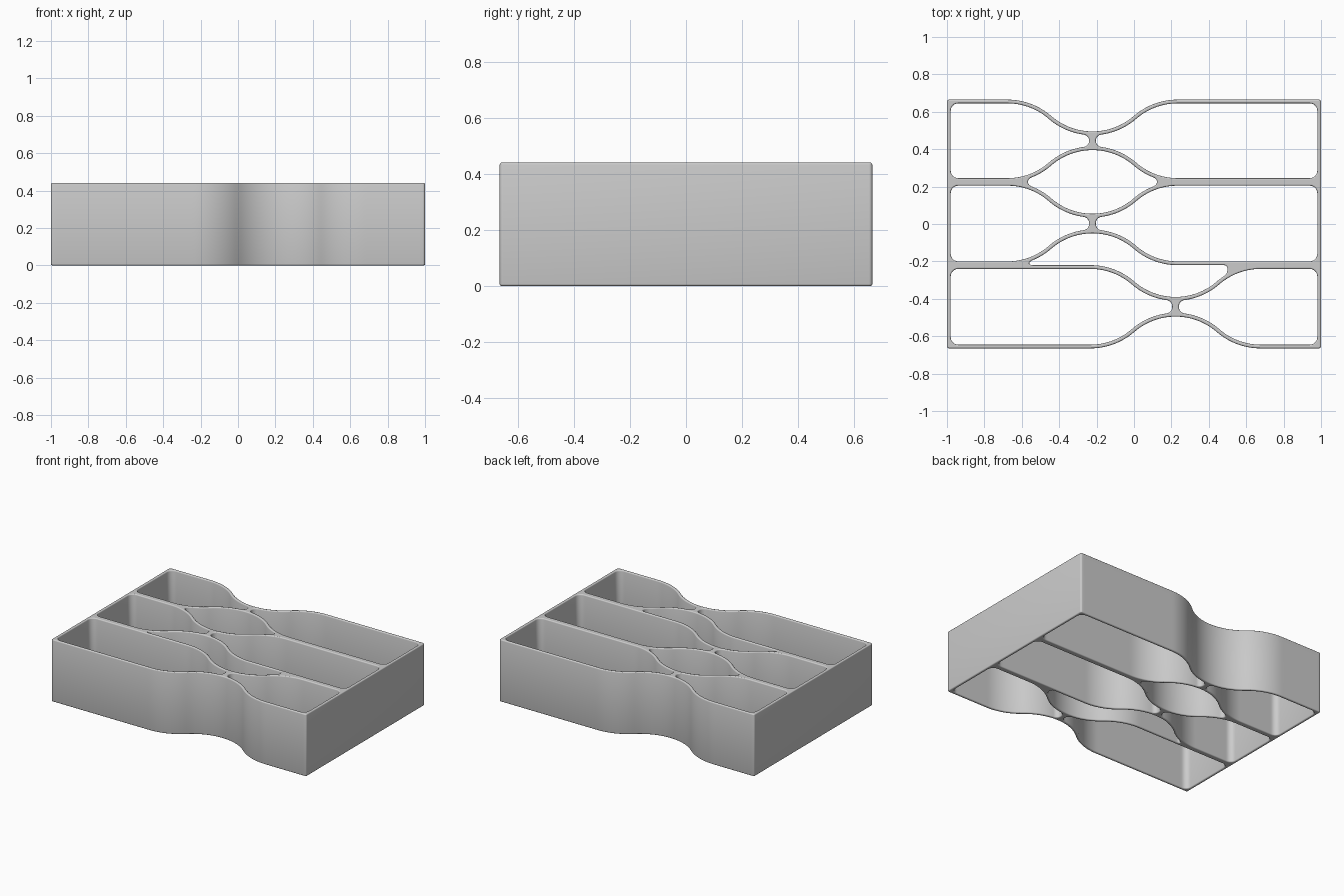
import bpy, math

if "Cube" in bpy.data.objects:
    bpy.data.objects.remove(bpy.data.objects["Cube"])

T = 0.01                      # half wall thickness
A, D = 0.455, 0.17            # half width and height of each wave
R = (A * A + D * D) / (4 * D)  # radius of the arcs in a wave
C1, C2 = -0.222, 0.222        # wave centres
HEIGHT, BEVEL = 0.44, 0.007


def wave(y0, c, s, off):
    """Edge of a strip at y0 that bulges (s = +1 up, -1 down) around x = c."""
    o = s * off

    def y(x):
        u = abs(x - c)
        if u >= A:
            return y0 + off
        if u >= (R + o) * A / (2 * R):
            return y0 + s * (R - math.sqrt((R - o) ** 2 - (A - u) ** 2))
        return y0 + s * (D - R + math.sqrt((R + o) ** 2 - u * u))
    return y


def corner(a, c, b, n=6):
    """Quarter round from a to b around corner point c."""
    pts = []
    for i in range(n + 1):
        t = i / n * math.pi / 2
        p, q = 1 - math.sin(t), 1 - math.cos(t)
        pts.append(tuple(c[k] + (a[k] - c[k]) * p + (b[k] - c[k]) * q for k in (0, 1)))
    return pts


def loop(x0, x1, top, bottom, r0, r1, n=72):
    """Closed outline between two edges, with rounded ends."""
    def end(x, xi, r):
        h = min(r, (top(x) - bottom(x)) * 0.48)
        up = corner((xi, top(xi)), (x, top(x)), (x, top(x) - h))
        low = corner((x, bottom(x) + h), (x, bottom(x)), (xi, bottom(xi)))
        return up + low
    a, b = x0 + r0, x1 - r1
    xs = [a + (b - a) * i / n for i in range(1, n)]
    pts = [(x, top(x)) for x in xs]
    pts += end(x1, b, r1)
    pts += [(x, bottom(x)) for x in reversed(xs)]
    pts += reversed(end(x0, a, r0))
    return pts


# outer outline
loops = [loop(-1, 1, wave(0.655, C1, -1, T), wave(-0.655, C2, 1, -T), 0.012, 0.012, 120)]

# three rows, each split into two compartments by a narrow neck
for y_top, y_bot, c in ((0.655, 0.235, C1), (0.215, -0.21, C1), (-0.23, -0.655, C2)):
    top, bottom = wave(y_top, c, -1, -T), wave(y_bot, c, 1, T)
    loops.append(loop(-0.98, c - 0.018, top, bottom, 0.04, 0.03))
    loops.append(loop(c + 0.018, 0.98, top, bottom, 0.03, 0.04))

# lens-shaped openings inside the dividers
loops.append(loop(C1 - 0.345, C1 + 0.345, wave(0.235, C1, 1, -T), wave(0.215, C1, -1, T), 0.02, 0.02))
loops.append(loop(-0.56, 0.50, wave(-0.21, C1, 1, -T), wave(-0.23, C2, -1, T), 0.02, 0.02))

# extruded body with softly rounded rims
curve = bpy.data.curves.new("organizer_tray", 'CURVE')
curve.dimensions = '2D'
curve.fill_mode = 'BOTH'
curve.extrude = HEIGHT / 2 - BEVEL
curve.bevel_depth = BEVEL
curve.bevel_resolution = 2
curve.offset = -BEVEL
for pts in loops:
    sp = curve.splines.new('POLY')
    sp.points.add(len(pts) - 1)
    for p, (x, y) in zip(sp.points, pts):
        p.co = (x, y, 0, 1)
    sp.use_cyclic_u = True
tray = bpy.data.objects.new("organizer_tray", curve)
bpy.context.collection.objects.link(tray)
tray.location.z = HEIGHT / 2
bpy.context.view_layer.objects.active = tray
tray.select_set(True)
bpy.ops.object.convert(target='MESH')
bpy.ops.object.shade_smooth_by_angle(angle=math.radians(35))
